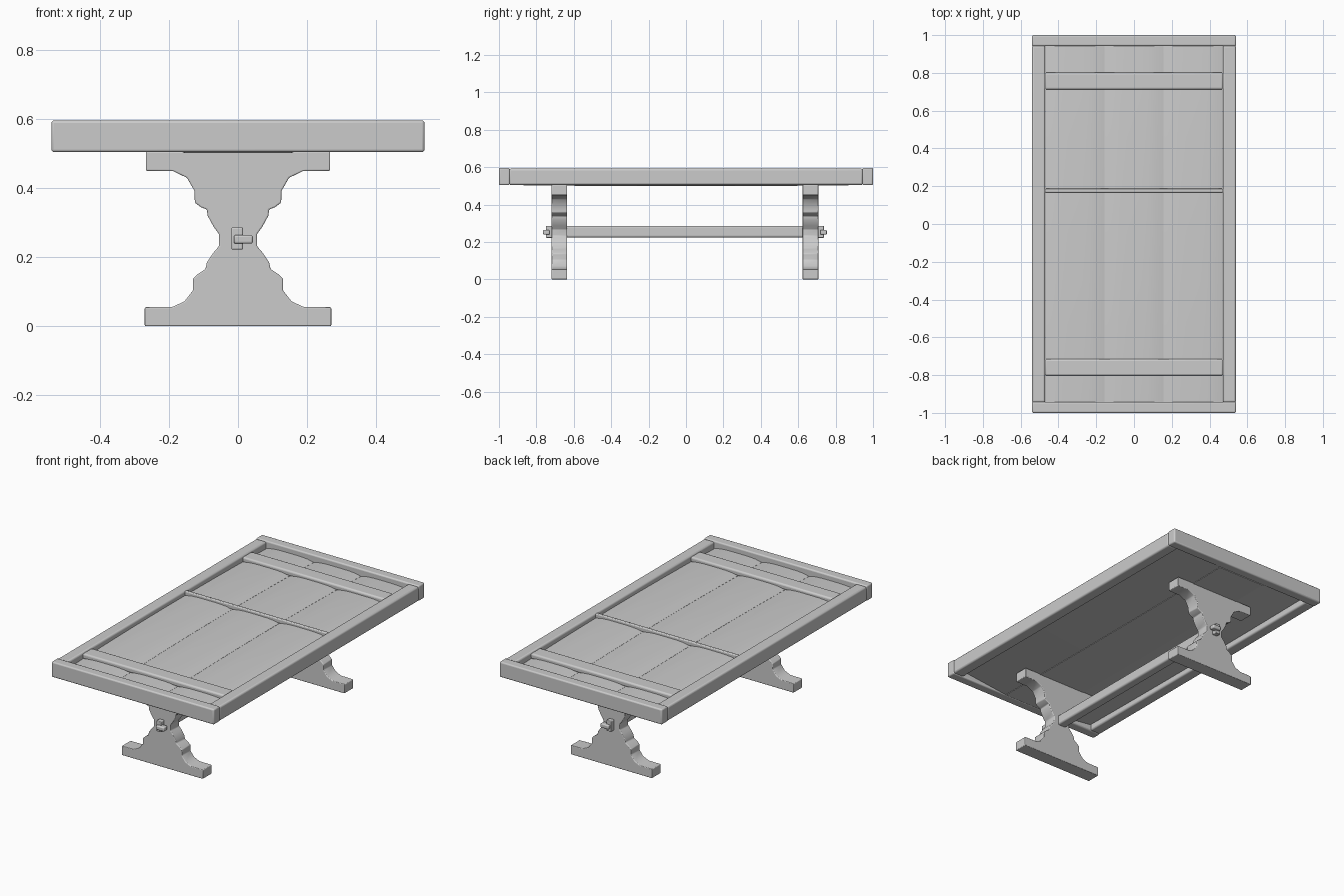
import bpy, bmesh, math

if "Cube" in bpy.data.objects:
    bpy.data.objects.remove(bpy.data.objects["Cube"], do_unlink=True)

# One plain grey for the whole table
GREY = (0.6, 0.6, 0.6, 1)
grey = bpy.data.materials.new("plain grey")
grey.use_nodes = True
grey.diffuse_color = GREY
grey.node_tree.nodes["Principled BSDF"].inputs["Base Color"].default_value = GREY


def finish(name, bm, bevel=0.0, angle=35):
    """Turn a bmesh into a shaded object with softened edges."""
    bmesh.ops.recalc_face_normals(bm, faces=bm.faces)
    mesh = bpy.data.meshes.new(name)
    bm.to_mesh(mesh)
    bm.free()
    mesh.materials.append(grey)
    obj = bpy.data.objects.new(name, mesh)
    bpy.context.collection.objects.link(obj)
    if bevel:
        mod = obj.modifiers.new("soft edges", "BEVEL")
        mod.width = bevel
        mod.segments = 3
        mod.limit_method = "ANGLE"
        mod.angle_limit = math.radians(30)
    bpy.ops.object.select_all(action="DESELECT")
    obj.select_set(True)
    bpy.context.view_layer.objects.active = obj
    bpy.ops.object.shade_smooth_by_angle(angle=math.radians(angle))
    return obj


def box(name, x, y, z, bevel=0.006):
    """Box from (low, high) ranges."""
    bm = bmesh.new()
    bmesh.ops.create_cube(bm, size=1)
    for v in bm.verts:
        v.co = [lo + (c + 0.5) * (hi - lo) for c, (lo, hi) in zip(v.co, (x, y, z))]
    return finish(name, bm, bevel)


def plank(name, x, tilt):
    """Worn board: crowned across, dipping at its ends, outer underside raised."""
    bm = bmesh.new()
    bmesh.ops.create_cube(bm, size=2)
    bmesh.ops.subdivide_edges(bm, edges=bm.edges[:], cuts=7, use_grid_fill=True)
    for v in bm.verts:
        u, t, h = v.co
        top = 0.578 - 0.012 * u ** 4 - 0.014 * t * t
        bottom = 0.498 + 0.006 * t * t + abs(tilt) * 0.02 + tilt * u * 0.018
        v.co = (x + u * 0.156, t * 0.942, bottom + (h + 1) / 2 * (top - bottom))
    return finish(name, bm)


# Half outline of a trestle: half width, height
OUTLINE = [
    (0.27, 0), (0.27, 0.055), (0.19, 0.056), (0.155, 0.072), (0.13, 0.104),
    (0.131, 0.137), (0.115, 0.152), (0.094, 0.166), (0.09, 0.185), (0.072, 0.212),
    (0.055, 0.232), (0.055, 0.267), (0.07, 0.287), (0.088, 0.32), (0.09, 0.338),
    (0.108, 0.345), (0.125, 0.358), (0.126, 0.392), (0.148, 0.43), (0.188, 0.449),
    (0.267, 0.45), (0.267, 0.506),
]


def trestle(name, y):
    bm = bmesh.new()
    points = OUTLINE + [(-w, h) for w, h in reversed(OUTLINE)]
    face = bm.faces.new([bm.verts.new((w, y - 0.042, h)) for w, h in points])
    side = bmesh.ops.extrude_face_region(bm, geom=[face], use_keep_orig=True)
    for v in side["geom"]:
        if isinstance(v, bmesh.types.BMVert):
            v.co.y += 0.084
    return finish(name, bm, 0.004, 40)


# Table top frame
for label, s in (("front", -1), ("back", 1)):
    box(label + "_end_rail", (-0.54, 0.54), sorted((s * 0.942, s)), (0.504, 0.596), 0.008)
for label, s in (("left", 1), ("right", -1)):
    box(label + "_side_rail", sorted((s * 0.47, s * 0.54)), (-0.945, 0.945),
        (0.505, 0.592), 0.01)

# Boards and the battens lying across them
plank("middle_plank", 0, 0)
plank("left_plank", 0.313, 1)
plank("right_plank", -0.313, -1)
box("front_batten", (-0.472, 0.472), (-0.803, -0.715), (0.555, 0.588), 0.01)
box("back_batten", (-0.472, 0.472), (0.712, 0.802), (0.555, 0.588), 0.01)
box("thin_batten", (-0.472, 0.472), (0.167, 0.187), (0.565, 0.591), 0.005)

# Trestles, the stretcher between them, and its wedged tenons
for label, s, y in (("front", -1, -0.677), ("back", 1, 0.666)):
    trestle(label + "_trestle", y)
    face = y + s * 0.04
    box(label + "_tenon", (-0.019, 0.014), sorted((face, face + s * 0.032)),
        (0.222, 0.286), 0.004)
    box(label + "_peg", (-0.012, 0.043), sorted((face + s * 0.012, face + s * 0.047)),
        (0.239, 0.264), 0.006)
box("stretcher", (-0.03, 0.026), (-0.66, 0.65), (0.224, 0.286), 0.01)
